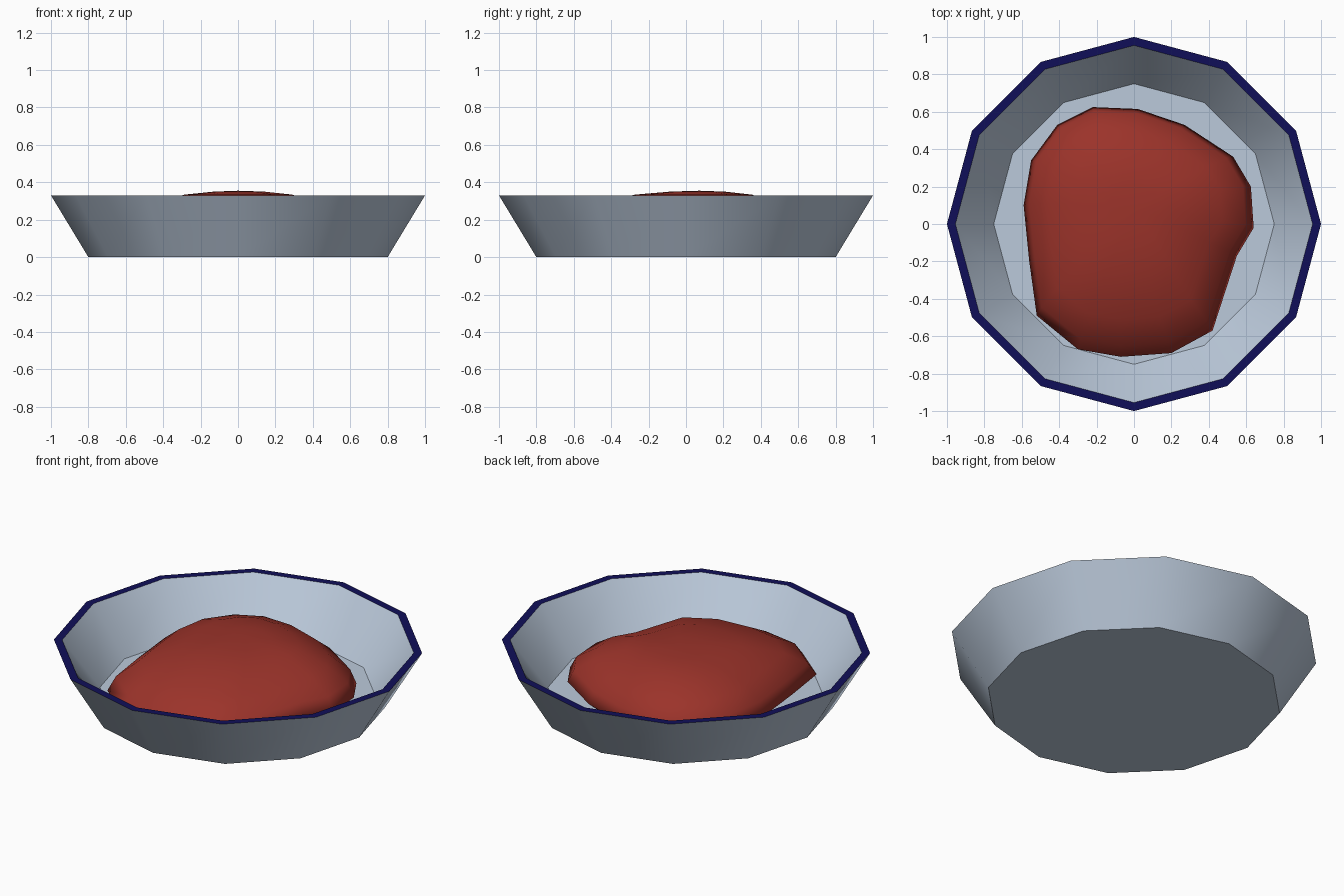
import bpy, math

if "Cube" in bpy.data.objects:
    bpy.data.objects.remove(bpy.data.objects["Cube"])


def material(name, rgb):
    m = bpy.data.materials.new(name)
    m.diffuse_color = (*rgb, 1)
    m.use_nodes = True
    m.node_tree.nodes["Principled BSDF"].inputs["Base Color"].default_value = m.diffuse_color
    return m


def lofted(name, rings, mats, angle, tip=None, mat_of_band=lambda i: 0):
    """Skin a list of equal-length rings (bottom cap first, then upward or inward)."""
    n = len(rings[0])
    verts = [p for r in rings for p in r]
    faces = [tuple(reversed(range(n)))]
    slots = [0]
    for i in range(len(rings) - 1):
        for j in range(n):
            k = (j + 1) % n
            faces.append((i * n + j, i * n + k, (i + 1) * n + k, (i + 1) * n + j))
            slots.append(mat_of_band(i))
    last = (len(rings) - 1) * n
    if tip:
        verts.append(tip)
        faces += [(last + j, last + (j + 1) % n, len(verts) - 1) for j in range(n)]
        slots += [0] * n
    else:
        faces.append(tuple(range(last, last + n)))
        slots.append(0)
    me = bpy.data.meshes.new(name)
    me.from_pydata(verts, [], faces)
    for m in mats:
        me.materials.append(m)
    for p, s in zip(me.polygons, slots):
        p.material_index = s
    ob = bpy.data.objects.new(name, me)
    bpy.context.collection.objects.link(ob)
    bpy.ops.object.select_all(action='DESELECT')
    ob.select_set(True)
    bpy.context.view_layer.objects.active = ob
    bpy.ops.object.shade_smooth_by_angle(angle=math.radians(angle))
    return ob


grey = material("pale_blue_grey", (0.50, 0.59, 0.71))
navy = material("navy_rim", (0.005, 0.0045, 0.098))
red = material("brown_red_food", (0.33, 0.033, 0.023))

# Twelve-sided bowl: outer wall, navy rim, inner wall, floor
profile = [(0.80, 0.0), (1.0, 0.33), (0.955, 0.33), (0.75, 0.055)]
bowl_rings = [[(r * math.cos(math.tau * j / 12), r * math.sin(math.tau * j / 12), z)
               for j in range(12)] for r, z in profile]
lofted("bowl", bowl_rings, [grey, navy], 40,
       mat_of_band=lambda i: 1 if i == 1 else 0)

# Lumpy food mound: irregular outline shrunk and shifted as it rises
outline = [(0.64, -0.02), (0.625, 0.2), (0.53, 0.36), (0.27, 0.53), (0.02, 0.615),
           (-0.22, 0.625), (-0.41, 0.53), (-0.55, 0.34), (-0.59, 0.1), (-0.56, -0.2),
           (-0.52, -0.49), (-0.3, -0.67), (-0.07, -0.71), (0.2, -0.69),
           (0.42, -0.57), (0.55, -0.17)]
# scale, height, shift x, shift y
levels = [(0.85, 0.04, 0, 0), (1.0, 0.115, 0, 0), (0.94, 0.19, -0.005, 0.015),
          (0.76, 0.268, -0.015, 0.03), (0.47, 0.334, -0.01, 0.06),
          (0.22, 0.35, 0, 0.07)]
food_rings = [[(x * s + dx, y * s + dy, z) for x, y in outline]
              for s, z, dx, dy in levels]
lofted("food_mound", food_rings, [red], 80, tip=(0, 0.07, 0.355))
